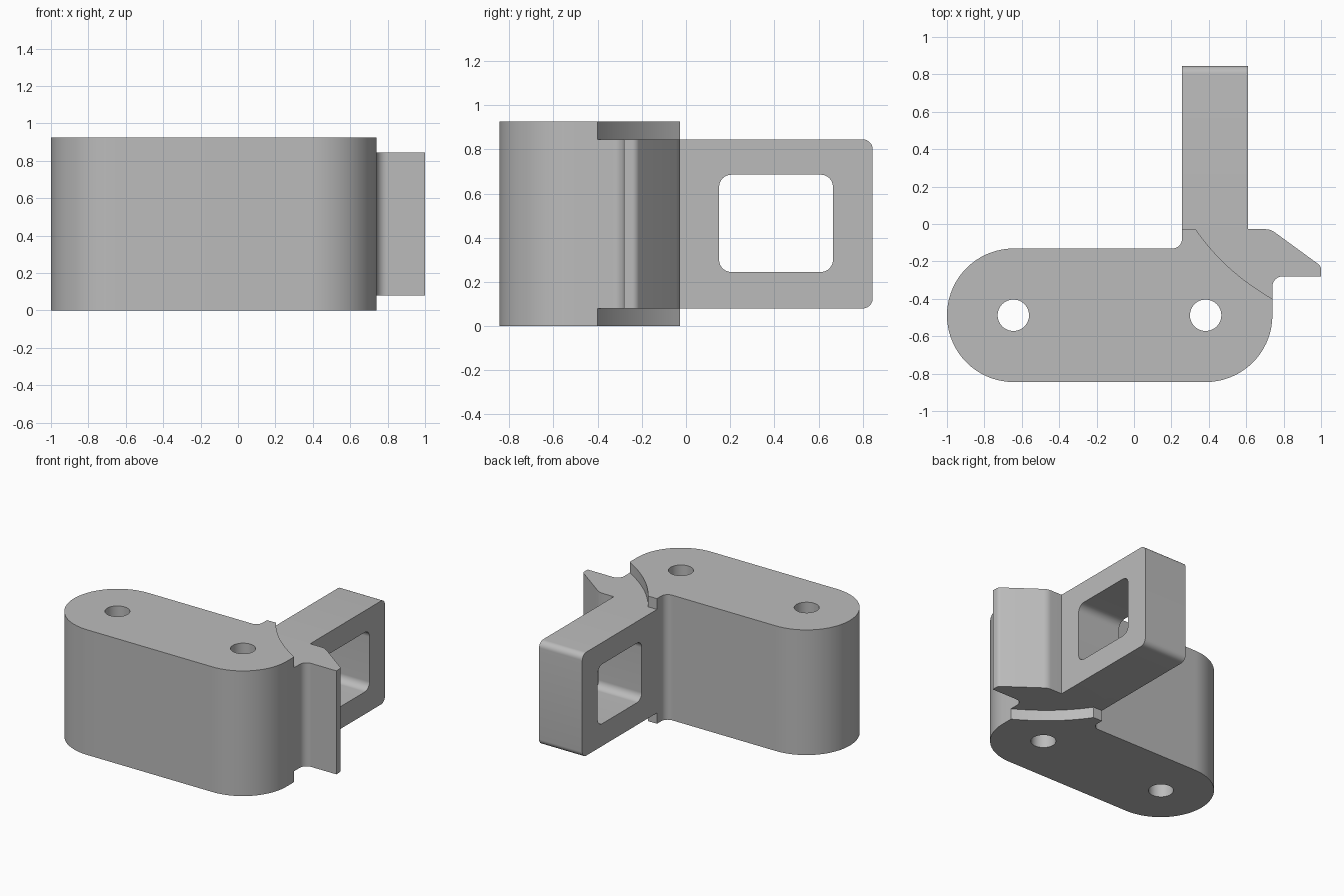
import bpy, bmesh, math
from mathutils import Vector

cube = bpy.data.objects.get("Cube")
if cube:
    bpy.data.objects.remove(cube)

grey = bpy.data.materials.new("plain grey")
grey.use_nodes = True
colour = (0.5, 0.5, 0.5, 1)
grey.diffuse_color = colour
grey.node_tree.nodes["Principled BSDF"].inputs["Base Color"].default_value = colour


def rounded(corners):
    """Turn (x, y, radius) corners into an outline with filleted corners."""
    pts = []
    for i, (x, y, r) in enumerate(corners):
        p = Vector((x, y))
        if r == 0:
            pts.append(p)
            continue
        a = (Vector(corners[i - 1][:2]) - p).normalized()
        b = (Vector(corners[(i + 1) % len(corners)][:2]) - p).normalized()
        half = a.angle(b) / 2
        centre = p + (a + b).normalized() * (r / math.sin(half))
        start = p + a * (r / math.tan(half)) - centre
        end = p + b * (r / math.tan(half)) - centre
        sweep = start.angle(end)
        steps = max(4, round(sweep / math.radians(5)))
        for k in range(steps + 1):
            t = k / steps
            pts.append(centre + (start * math.sin((1 - t) * sweep)
                                 + end * math.sin(t * sweep)) / math.sin(sweep))
    clean = []
    for p in pts:
        if not clean or (p - clean[-1]).length > 1e-4:
            clean.append(p)
    return clean


def prism(name, outline, low, high, along_x=False):
    """Extrude an outline along z, or along x when the outline lies in y, z."""
    bm = bmesh.new()
    place = (lambda p: (low, p.x, p.y)) if along_x else (lambda p: (p.x, p.y, low))
    face = bm.faces.new([bm.verts.new(place(p)) for p in outline])
    move = Vector((high - low, 0, 0) if along_x else (0, 0, high - low))
    new = bmesh.ops.extrude_face_region(bm, geom=[face])["geom"]
    bmesh.ops.translate(bm, vec=move, verts=[v for v in new if isinstance(v, bmesh.types.BMVert)])
    bmesh.ops.recalc_face_normals(bm, faces=bm.faces)
    mesh = bpy.data.meshes.new(name)
    bm.to_mesh(mesh)
    bm.free()
    obj = bpy.data.objects.new(name, mesh)
    mesh.materials.append(grey)
    bpy.context.collection.objects.link(obj)
    return obj


HEIGHT, LOW, HIGH, END = 0.925, 0.08, 0.845, 0.845
R = 0.357

# Whole bracket outline: rounded body, arm and hooked catch
bracket = prism("bracket", rounded([
    (-1, -0.845, R), (0.74, -0.845, R), (0.74, -0.28, 0.055), (1, -0.28, 0),
    (1, -0.225, 0.035), (0.73, -0.028, 0.08), (0.61, -0.028, 0),
    (0.61, END, 0), (0.257, END, 0), (0.257, -0.131, 0.053), (-1, -0.131, R),
]), 0, HEIGHT)

# Step cutters lower the arm and catch along a shallow curved edge
start, bend, end = Vector((0.74, -0.40)), Vector((0.48, -0.25)), Vector((0.33, -0.028))
curve = [start * (1 - t) ** 2 + bend * 2 * t * (1 - t) + end * t * t
         for t in [k / 16 for k in range(17)]]
step = curve + [Vector(p) for p in [(0.1, -0.028), (0.1, 1), (1.2, 1), (1.2, -0.40)]]
cutters = [prism("top_step_cutter", step, HIGH, 1.1),
           prism("bottom_step_cutter", step, -0.2, LOW)]

# Window through the arm
cutters.append(prism("window_cutter", rounded([
    (0.15, 0.245, 0.055), (0.665, 0.245, 0.055),
    (0.665, 0.685, 0.055), (0.15, 0.685, 0.055)]), 0.1, 0.8, along_x=True))

# Two pin holes
for x in (-0.645, 0.383):
    ring = [Vector((x + 0.084 * math.cos(k * math.tau / 48),
                    -0.488 + 0.084 * math.sin(k * math.tau / 48))) for k in range(48)]
    cutters.append(prism("pin_hole_cutter", ring, -0.2, 1.1))

bpy.context.view_layer.objects.active = bracket
for cutter in cutters:
    mod = bracket.modifiers.new("cut", "BOOLEAN")
    mod.operation = "DIFFERENCE"
    mod.solver = "EXACT"
    mod.object = cutter
    bpy.ops.object.modifier_apply(modifier=mod.name)
for cutter in cutters:
    bpy.data.objects.remove(cutter)

# Round the top and bottom edges at the end of the arm
bm = bmesh.new()
bm.from_mesh(bracket.data)
edges = [e for e in bm.edges
         if all(abs(v.co.y - END) < 1e-3 for v in e.verts)
         and abs(e.verts[0].co.z - e.verts[1].co.z) < 1e-3]
bmesh.ops.bevel(bm, geom=edges, offset=0.045, segments=8, profile=0.5, affect="EDGES")
bm.to_mesh(bracket.data)
bm.free()

bpy.ops.object.select_all(action="DESELECT")
bracket.select_set(True)
bpy.ops.object.shade_smooth_by_angle(angle=math.radians(25))
